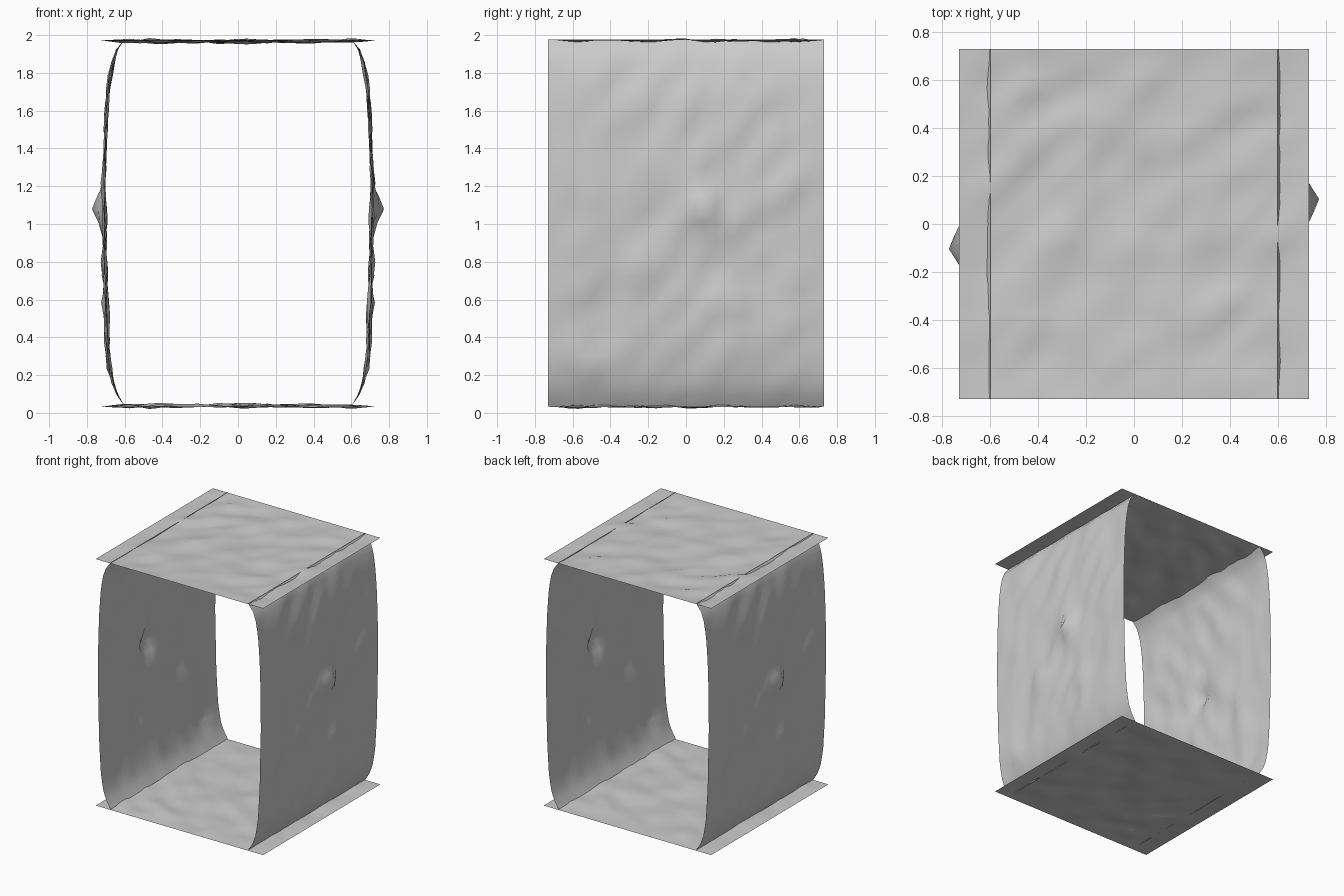
import bpy, bmesh, math
from mathutils import Vector, noise

if "Cube" in bpy.data.objects:
    bpy.data.objects.remove(bpy.data.objects["Cube"])

N = 28          # grid cells per side
H = 0.73        # half width of every panel


def rough(u, v, seed, bumps, amp):
    """Streaky rock relief, fading to zero on the panel border (u, v in -1..1)."""
    a, b = (u + v) * 0.7, (v - u) * 0.7
    n = noise.noise(Vector((a * 3.0, b * 6.5, seed)))
    n += 0.5 * noise.noise(Vector((a * 7, b * 11, seed + 9)))
    h = amp * n
    for bu, bv, r, s in bumps:
        h += s * math.exp(-((u - bu) ** 2 + (v - bv) ** 2) / r ** 2)
    fade = min(1, (1 - abs(u)) * 6) * min(1, (1 - abs(v)) * 6)
    return h * fade


def panel(name, func, turn=None):
    """Smooth grid sheet, optionally turned half round about the room's centre."""
    bm = bmesh.new()
    rows = [[bm.verts.new(func(2 * i / N - 1, 2 * j / N - 1)) for i in range(N + 1)]
            for j in range(N + 1)]
    for j in range(N):
        for i in range(N):
            bm.faces.new((rows[j][i], rows[j][i + 1], rows[j + 1][i + 1], rows[j + 1][i]))
    if turn:
        for v in bm.verts:
            v.co = turn(v.co)
    for f in bm.faces:
        f.smooth = True
    me = bpy.data.meshes.new(name)
    bm.to_mesh(me)
    bm.free()
    ob = bpy.data.objects.new(name, me)
    bpy.context.collection.objects.link(ob)
    return ob


# Wall cross-section: nearly straight, curling inward at floor and ceiling
PROFILE = [(0.60, 0.035), (0.635, 0.09), (0.665, 0.17), (0.685, 0.30), (0.70, 0.55), (0.71, 1.0),
           (0.708, 1.3), (0.70, 1.55), (0.685, 1.75), (0.665, 1.86), (0.64, 1.93), (0.60, 1.978)]


def section(t):
    p = [Vector(q) for q in PROFILE]
    lens = [(b - a).length for a, b in zip(p, p[1:])]
    d = t * sum(lens)
    for a, b, l in zip(p, p[1:], lens):
        if d <= l:
            return a.lerp(b, d / l)
        d -= l
    return p[-1]


WALL_BUMPS = [(0.14, 0.07, 0.09, 0.065), (-0.72, -0.75, 0.09, 0.025),
              (0.33, -0.42, 0.09, 0.025), (-0.33, -0.25, 0.1, 0.025), (0.6, 0.7, 0.1, 0.015)]


def wall(u, v):
    s = section((v + 1) / 2)
    return s.x + rough(u, v, 3.3, WALL_BUMPS, 0.022), u * H, s.y


CEIL_BUMPS = [(-0.62, 0.79, 0.1, 0.02), (0.0, -0.12, 0.1, 0.016), (0.35, 0.5, 0.1, 0.008)]


def ceiling(u, v):
    return u * H, v * H, 1.974 - 0.0 + rough(u, v, 7.7, CEIL_BUMPS, 0.018) \
        - 0.007 * min(1, (1 - abs(u)) * 6) * min(1, (1 - abs(v)) * 6)


# Right wall, and the same sheet spun half a turn about z
panel("right_wall", wall)
panel("left_wall", wall, lambda c: Vector((-c.x, -c.y, c.z)))

# Ceiling, and the same sheet flipped over for the floor
panel("ceiling", ceiling)
panel("floor", ceiling, lambda c: Vector((c.x, -c.y, 2.005 - c.z)))
